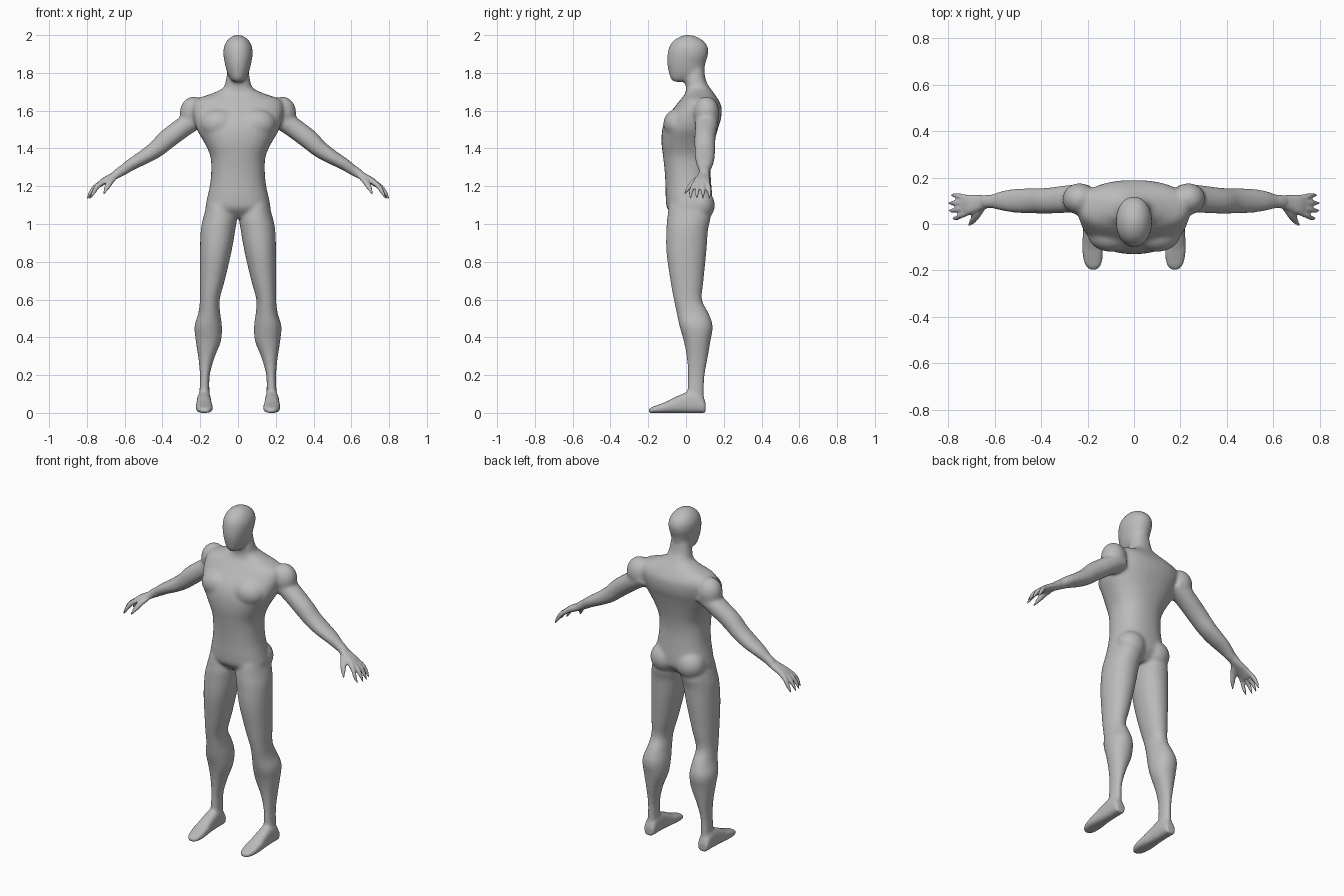
import bpy, bmesh, math
from mathutils import Vector

bm = bmesh.new()
X, Y, Z = Vector((1, 0, 0)), Vector((0, 1, 0)), Vector((0, 0, 1))


def spline(p0, p1, p2, p3, t):
    return [0.5 * (2*b + (c-a)*t + (2*a-5*b+4*c-d)*t*t + (3*b-a-3*c+d)*t**3)
            for a, b, c, d in zip(p0, p1, p2, p3)]


def loft(rings, u, v, power=2.2, paired=False, seg=32, steps=5):
    """Skin smooth rings (cx, cy, cz, radius_u, radius_v); paired = both sides."""
    fine = []
    for i in range(len(rings) - 1):
        q = [rings[max(0, min(len(rings) - 1, i + k))] for k in (-1, 0, 1, 2)]
        fine += [spline(*q, s / steps) for s in range(steps)]
    fine.append(rings[-1])
    for side in ((1, -1) if paired else (1,)):
        loops = []
        for cx, cy, cz, a, b in fine:
            loop = []
            for k in range(seg):
                ang = 2 * math.pi * k / seg
                c, s = math.cos(ang), math.sin(ang)
                p = (Vector((cx, cy, cz))
                     + u * a * math.copysign(abs(c) ** (2 / power), c)
                     + v * b * math.copysign(abs(s) ** (2 / power), s))
                p.x *= side
                loop.append(bm.verts.new(p))
            loops.append(loop)
        for l0, l1 in zip(loops, loops[1:]):
            for k in range(seg):
                j = (k + 1) % seg
                bm.faces.new((l0[k], l0[j], l1[j], l1[k]))
        bm.faces.new(loops[0][::-1])
        bm.faces.new(loops[-1])


def upright(rows):
    """Rows of z, x0, x1, y0, y1 become rings."""
    return [((a+b)/2, (c+d)/2, z, (b-a)/2, (d-c)/2) for z, a, b, c, d in rows]


def blob(center, radii):
    """Paired muscle ellipsoid."""
    cx, cy, cz = center
    rx, ry, rz = radii
    rings = []
    for i in range(13):
        t = math.pi * (0.02 + 0.96 * i / 12)
        rings.append((cx, cy, cz - rz * math.cos(t), rx * math.sin(t), ry * math.sin(t)))
    loft(rings, X, Y, 2, True, steps=2)


# torso and neck: z, half width, front, back
torso = [(1.03, .12, -.05, .09), (1.08, .17, -.098, .135), (1.13, .165, -.107, .14),
         (1.21, .148, -.109, .134), (1.29, .142, -.114, .13), (1.36, .147, -.122, .136),
         (1.43, .178, -.13, .15), (1.50, .218, -.126, .168), (1.56, .235, -.105, .186),
         (1.62, .242, -.06, .188), (1.66, .222, -.028, .17), (1.69, .14, -.005, .15),
         (1.72, .08, .0, .128), (1.76, .065, -.005, .106), (1.82, .055, .0, .095)]
loft(upright([(z, -w, w, f, b) for z, w, f, b in torso]), X, Y, 2.3)

# head
head = [(1.752, .022, -.062, .0), (1.766, .038, -.08, .04), (1.80, .057, -.091, .09),
        (1.85, .07, -.1, .103), (1.90, .078, -.098, .118), (1.94, .074, -.088, .115),
        (1.972, .057, -.064, .09), (1.992, .034, -.032, .055), (2.002, .008, .0, .02)]
loft(upright([(z, -w, w, f, b) for z, w, f, b in head]), X, Y, 2.1)

# muscle masses: chest, buttock, shoulder
blob((.10, -.045, 1.53), (.10, .075, .08))
blob((.085, .075, 1.10), (.085, .078, .085))
blob((.235, .108, 1.59), (.073, .068, .085))

# legs: z, inner, outer, front, back
loft(upright([(1.10, .03, .165, -.09, .12), (1.03, .007, .185, -.1, .13),
              (.97, .014, .197, -.104, .117), (.85, .035, .202, -.104, .108),
              (.70, .07, .202, -.083, .093), (.60, .097, .202, -.065, .085),
              (.53, .094, .21, -.05, .119), (.46, .085, .23, -.035, .142),
              (.38, .09, .224, -.012, .13), (.29, .125, .21, .004, .115),
              (.20, .149, .202, .009, .1), (.12, .151, .204, .007, .096),
              (.05, .15, .207, .02, .095)]), X, Y, 2.1, True)

# feet: y, centre x, half width, top height
feet = [(.104, .18, .022, .05), (.09, .18, .034, .085), (.03, .18, .037, .115),
        (-.04, .18, .04, .092), (-.10, .179, .044, .062), (-.15, .177, .041, .042),
        (-.18, .176, .031, .031), (-.197, .175, .014, .02)]
loft([(x, y, t / 2, w, t / 2) for y, x, w, t in feet], X, Z, 2.7, True)

# arms
loft([(.20, .11, 1.575, .062, .06), (.28, .108, 1.52, .06, .054), (.375, .1, 1.449, .056, .053),
      (.435, .1, 1.395, .055, .046), (.50, .1, 1.352, .053, .039), (.56, .1, 1.318, .045, .033),
      (.61, .098, 1.284, .031, .028), (.645, .096, 1.262, .028, .024)],
     Y, Vector((.61, 0, .79)), 2.1, True)

# palms, fingers and thumbs
loft([(.63, .096, 1.268, .027, .022), (.67, .09, 1.247, .035, .02), (.71, .083, 1.226, .043, .018),
      (.742, .081, 1.203, .045, .014)], Y, Vector((.55, 0, .83)), 2.5, True)
for y0, y1, reach in ((.114, .124, -.006), (.093, .09, .003), (.07, .058, .003), (.048, .025, -.012)):
    loft([(.715, y0, 1.222, .012, .013), (.752 + reach / 2, (y0 + y1) / 2, 1.198, .0125, .014),
          (.778 + reach, y1, 1.165, .010, .011), (.796 + reach, y1, 1.132, .004, .004)],
         Y, Vector((.75, 0, .66)), 2, True, 16)
loft([(.655, .075, 1.25, .018, .016), (.678, .04, 1.222, .017, .016), (.695, .014, 1.192, .013, .013),
      (.713, -.008, 1.158, .004, .004)], Vector((.6, .8, 0)), Vector((.7, -.2, .6)).normalized(), 2, True, 16)

# fuse all masses into one skin
bmesh.ops.recalc_face_normals(bm, faces=bm.faces)
raw = bpy.data.meshes.new("body_masses")
bm.to_mesh(raw)
bm.free()
body = bpy.data.objects.new("body", raw)
bpy.context.collection.objects.link(body)
mod = body.modifiers.new("fuse", 'REMESH')
mod.mode = 'VOXEL'
mod.voxel_size = 0.0062
deps = bpy.context.evaluated_depsgraph_get()
skin = bpy.data.meshes.new_from_object(body.evaluated_get(deps))
body.modifiers.clear()
body.data = skin

# soften the joins, gently on hands and soles
bm = bmesh.new()
bm.from_mesh(skin)
soft = [v for v in bm.verts if abs(v.co.x) < .63 and v.co.z > .05]
for i in range(14):
    bmesh.ops.smooth_vert(bm, verts=soft, factor=.5, use_axis_x=True, use_axis_y=True, use_axis_z=True)
for i in range(2):
    bmesh.ops.smooth_vert(bm, verts=bm.verts, factor=.5, use_axis_x=True, use_axis_y=True, use_axis_z=True)
for f in bm.faces:
    f.smooth = True
bm.to_mesh(skin)
bm.free()
skin.name = "body"

grey = bpy.data.materials.new("plain grey")
grey.diffuse_color = (.5, .5, .5, 1)
skin.materials.clear()
skin.materials.append(grey)
